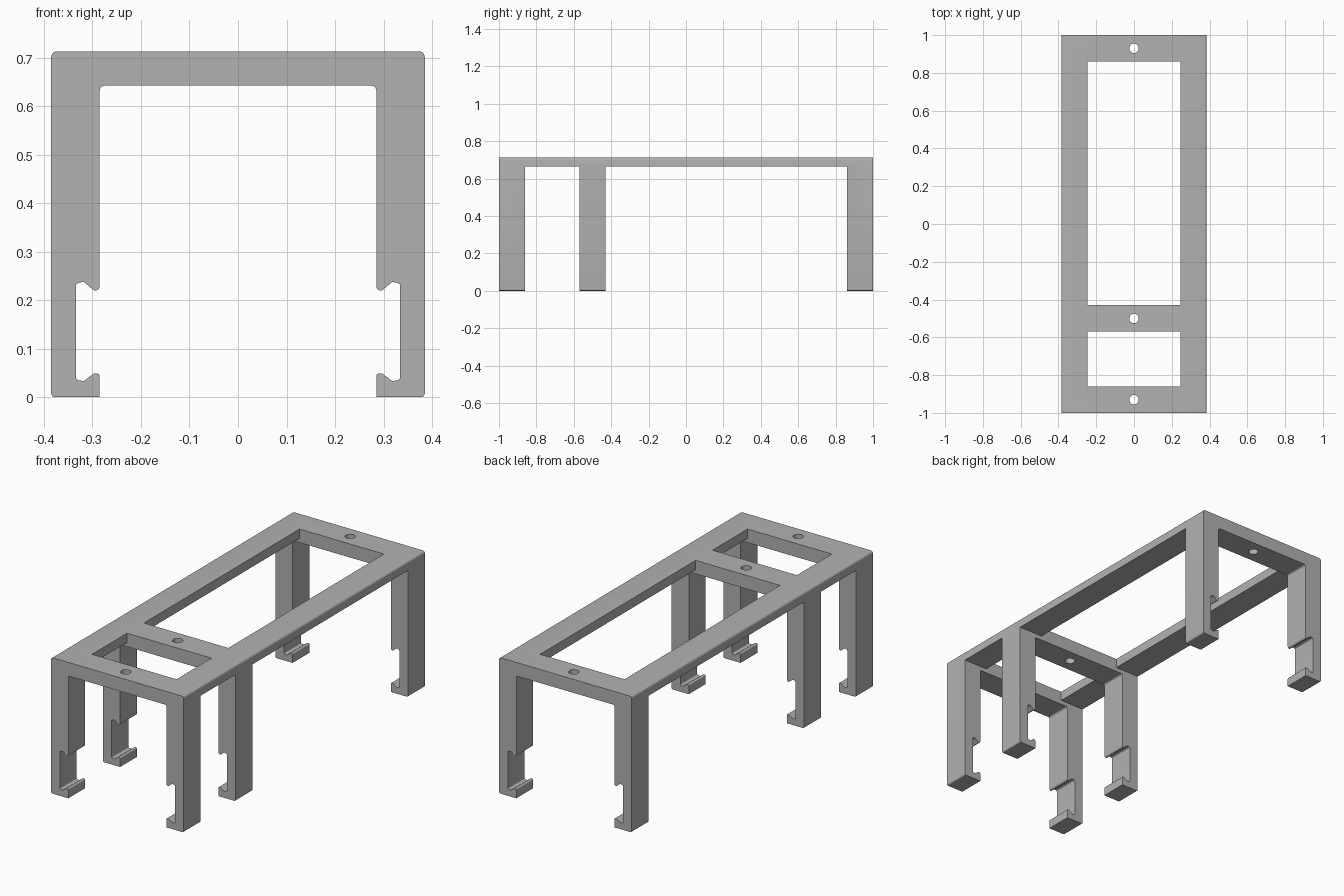
import bpy, bmesh, math
from mathutils import Vector

if "Cube" in bpy.data.objects:
    bpy.data.objects.remove(bpy.data.objects["Cube"], do_unlink=True)

grey = bpy.data.materials.new("plain grey")
grey.use_nodes = True
colour = (0.445, 0.445, 0.445, 1)
grey.diffuse_color = colour
grey.node_tree.nodes["Principled BSDF"].inputs["Base Color"].default_value = colour

HALF, TOP, RAIL_Z = 0.385, 0.715, 0.664
BAYS = [(-0.86, -0.57), (-0.43, 0.86)]
HOLES = (-0.93, -0.5, 0.93)


def rounded(points, steps=5):
    """Turn (x, z, radius) corners into an outline with round corners."""
    out = []
    for i, (x, z, r) in enumerate(points):
        p = Vector((x, z))
        if r == 0:
            out.append(p)
            continue
        a = (Vector(points[i - 1][:2]) - p).normalized()
        b = (Vector(points[(i + 1) % len(points)][:2]) - p).normalized()
        half = a.angle(b) / 2
        mid = p + (a + b).normalized() * (r / math.sin(half))
        start = p + a * (r / math.tan(half)) - mid
        end = p + b * (r / math.tan(half)) - mid
        turn = start.angle_signed(end)
        for k in range(steps + 1):
            t = -turn * k / steps
            c, s = math.cos(t), math.sin(t)
            out.append(mid + Vector((start.x * c - start.y * s,
                                     start.x * s + start.y * c)))
    return out


def new_object(name, bm):
    bmesh.ops.recalc_face_normals(bm, faces=bm.faces)
    mesh = bpy.data.meshes.new(name)
    bm.to_mesh(mesh)
    bm.free()
    ob = bpy.data.objects.new(name, mesh)
    bpy.context.collection.objects.link(ob)
    return ob


def box(name, lo, hi):
    bm = bmesh.new()
    bmesh.ops.create_cube(bm, size=1)
    for v in bm.verts:
        v.co = [lo[i] if v.co[i] < 0 else hi[i] for i in range(3)]
    return new_object(name, bm)


# Half of the arch outline, from the foot up, with the clip recess in the leg
leg = [
    (HALF, 0.002, 0.008), (HALF, TOP, 0.012),
]
inner = [
    (0.285, 0.644, 0.01),
    (0.285, 0.222, 0.009), (0.297, 0.222, 0.006),
    (0.318, 0.24, 0.007), (0.334, 0.236, 0.006),
    (0.334, 0.038, 0.006), (0.318, 0.035, 0.007),
    (0.297, 0.051, 0.006), (0.285, 0.051, 0.006),
    (0.285, 0.002, 0),
]
flip = lambda pts: [(-x, z, r) for x, z, r in reversed(pts)]
outline = rounded(leg + flip(leg) + flip(inner) + inner)
base = min(p.y for p in outline)

# Extrude the arch over the full length
bm = bmesh.new()
face = bm.faces.new([bm.verts.new((p.x, -1, p.y - base)) for p in outline])
ext = bmesh.ops.extrude_face_region(bm, geom=[face])
for v in ext["geom"]:
    if isinstance(v, bmesh.types.BMVert):
        v.co.y = 1
stand = new_object("rail_stand", bm)
stand.data.materials.append(grey)

# Cutters: openings between the legs, top windows and screw holes
cutters = []
for y0, y1 in BAYS:
    cutters.append(box("leg_gap_cutter", (-1, y0, -1), (1, y1, RAIL_Z)))
    cutters.append(box("window_cutter", (-0.245, y0, 0.5), (0.245, y1, 1)))
for y in HOLES:
    bm = bmesh.new()
    bmesh.ops.create_cone(bm, cap_ends=True, segments=32, radius1=0.025,
                          radius2=0.025, depth=0.4)
    bmesh.ops.translate(bm, verts=bm.verts, vec=(0, y, 0.7))
    cutters.append(new_object("hole_cutter", bm))

for c in cutters:
    c.hide_render = True
    mod = stand.modifiers.new("cut", "BOOLEAN")
    mod.operation = "DIFFERENCE"
    mod.solver = "EXACT"
    mod.object = c

# Bake the cuts and drop the helpers
bpy.context.view_layer.update()
graph = bpy.context.evaluated_depsgraph_get()
cut_mesh = bpy.data.meshes.new_from_object(stand.evaluated_get(graph))
stand.modifiers.clear()
stand.data = cut_mesh
cut_mesh.materials.clear()
cut_mesh.materials.append(grey)
for p in cut_mesh.polygons:
    p.material_index = 0
for c in cutters:
    bpy.data.objects.remove(c, do_unlink=True)

bpy.ops.object.select_all(action="DESELECT")
stand.select_set(True)
bpy.context.view_layer.objects.active = stand
bpy.ops.object.shade_smooth_by_angle(angle=math.radians(30))
